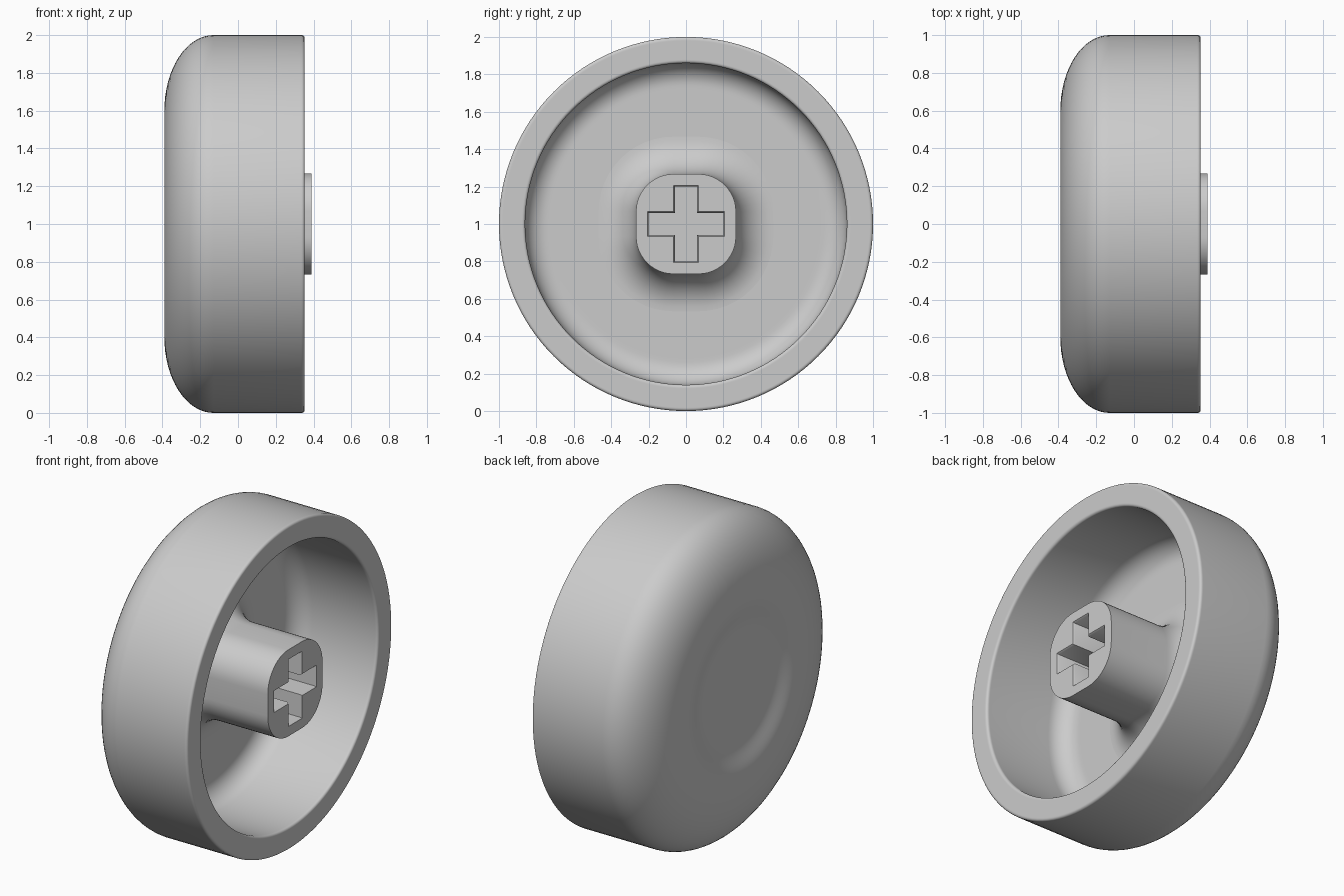
import bpy, bmesh
from math import sin, cos, pi, radians
from mathutils import Matrix, Vector

cube = bpy.data.objects.get("Cube")
if cube:
    bpy.data.objects.remove(cube)

grey = bpy.data.materials.new("plain grey")
grey.use_nodes = True
colour = (0.6, 0.6, 0.6, 1)
grey.diffuse_color = colour
grey.node_tree.nodes["Principled BSDF"].inputs["Base Color"].default_value = colour

BACK, FLOOR, RIM, TIP = -0.39, -0.215, 0.353, 0.39


def finish(name, bm):
    bmesh.ops.remove_doubles(bm, verts=bm.verts, dist=0.0001)
    bmesh.ops.recalc_face_normals(bm, faces=bm.faces)
    mesh = bpy.data.meshes.new(name)
    bm.to_mesh(mesh)
    bm.free()
    mesh.materials.append(grey)
    obj = bpy.data.objects.new(name, mesh)
    obj.location.z = 1
    bpy.context.collection.objects.link(obj)
    bpy.ops.object.select_all(action='DESELECT')
    obj.select_set(True)
    bpy.context.view_layer.objects.active = obj
    bpy.ops.object.shade_smooth_by_angle(angle=radians(35))


def arc(cx, cr, ax, ar, start, end, steps):
    """Elliptical arc in the (x, radius) plane, angles in degrees."""
    angles = [radians(start + (end - start) * i / steps) for i in range(steps + 1)]
    return [(cx + ax * cos(a), cr + ar * sin(a)) for a in angles]


# Cap shell: dished face, rounded shoulder, rim, hollow inside, floor
dish = 0.035
profile = [(BACK + dish, 0)]
profile += [(BACK + dish * (0.5 + 0.5 * cos(pi * i / 12)), 0.34 + 0.2 * i / 12)
            for i in range(13)]
profile += arc(-0.13, 0.6, 0.26, 0.4, 180, 90, 16)
bevel = 0.015
profile += [(RIM - bevel - 0.005, 1)]
profile += arc(RIM - bevel, 1 - bevel, bevel, bevel, 90, 0, 4)
profile += [(RIM, 0.98), (RIM, 0.88)]
profile += arc(RIM - bevel, 0.86 + bevel, bevel, bevel, 0, -90, 4)
profile += [(RIM - bevel - 0.005, 0.86)]
profile += arc(FLOOR + 0.12, 0.74, 0.12, 0.12, 90, 180, 10)
profile += [(FLOOR, 0.72), (FLOOR, 0)]

bm = bmesh.new()
verts = [bm.verts.new((x, 0, r)) for x, r in profile]
edges = [bm.edges.new(pair) for pair in zip(verts, verts[1:])]
bmesh.ops.spin(bm, geom=verts + edges, axis=(1, 0, 0), cent=(0, 0, 0),
               angle=2 * pi, steps=128, use_merge=True)
finish("cap_shell", bm)


# Stem: rounded square post flaring into the floor, with a cross socket
def rounded_square(x, grow):
    points = []
    for k in range(4):
        turn = Matrix.Rotation(k * pi / 2, 3, 'X')
        for i in range(13):
            a = i / 12 * pi / 2
            r = 0.2 + grow
            points.append(turn @ Vector((x, 0.067 + r * cos(a), 0.067 + r * sin(a))))
    return points


def cross(x, width, length):
    points = []
    for k in range(4):
        turn = Matrix.Rotation(k * pi / 2, 3, 'X')
        points += [turn @ Vector((x, y, z)) for y, z in
                   ((length, -width), (length, width), (width, width))]
    return points


def add_loop(bm, points):
    return [bm.verts.new(p) for p in points]


def skin(bm, a, b):
    n = len(a)
    for i in range(n):
        j = (i + 1) % n
        bm.faces.new((a[i], a[j], b[j], b[i]))


def loop_edges(bm, loop):
    return [bm.edges.get((loop[i - 1], loop[i])) for i in range(len(loop))]


bm = bmesh.new()
flare = 0.2
loops = []
for i in range(13):
    a = i / 12 * pi / 2
    loops.append(add_loop(bm, rounded_square(FLOOR + flare * (1 - cos(a)),
                                             flare * (1 - sin(a)))))
loops.append(add_loop(bm, rounded_square(TIP, 0)))
for a, b in zip(loops, loops[1:]):
    skin(bm, a, b)

# Socket: chamfered mouth, straight walls, flat bottom
mouth = add_loop(bm, cross(TIP, 0.067, 0.207))
lip = add_loop(bm, cross(TIP - 0.01, 0.06, 0.2))
bottom = add_loop(bm, cross(TIP - 0.4, 0.06, 0.2))
skin(bm, mouth, lip)
skin(bm, lip, bottom)
bm.faces.new(bottom)
bmesh.ops.triangle_fill(bm, use_beauty=True, normal=(1, 0, 0),
                        edges=loop_edges(bm, loops[-1]) + loop_edges(bm, mouth))
finish("stem", bm)
